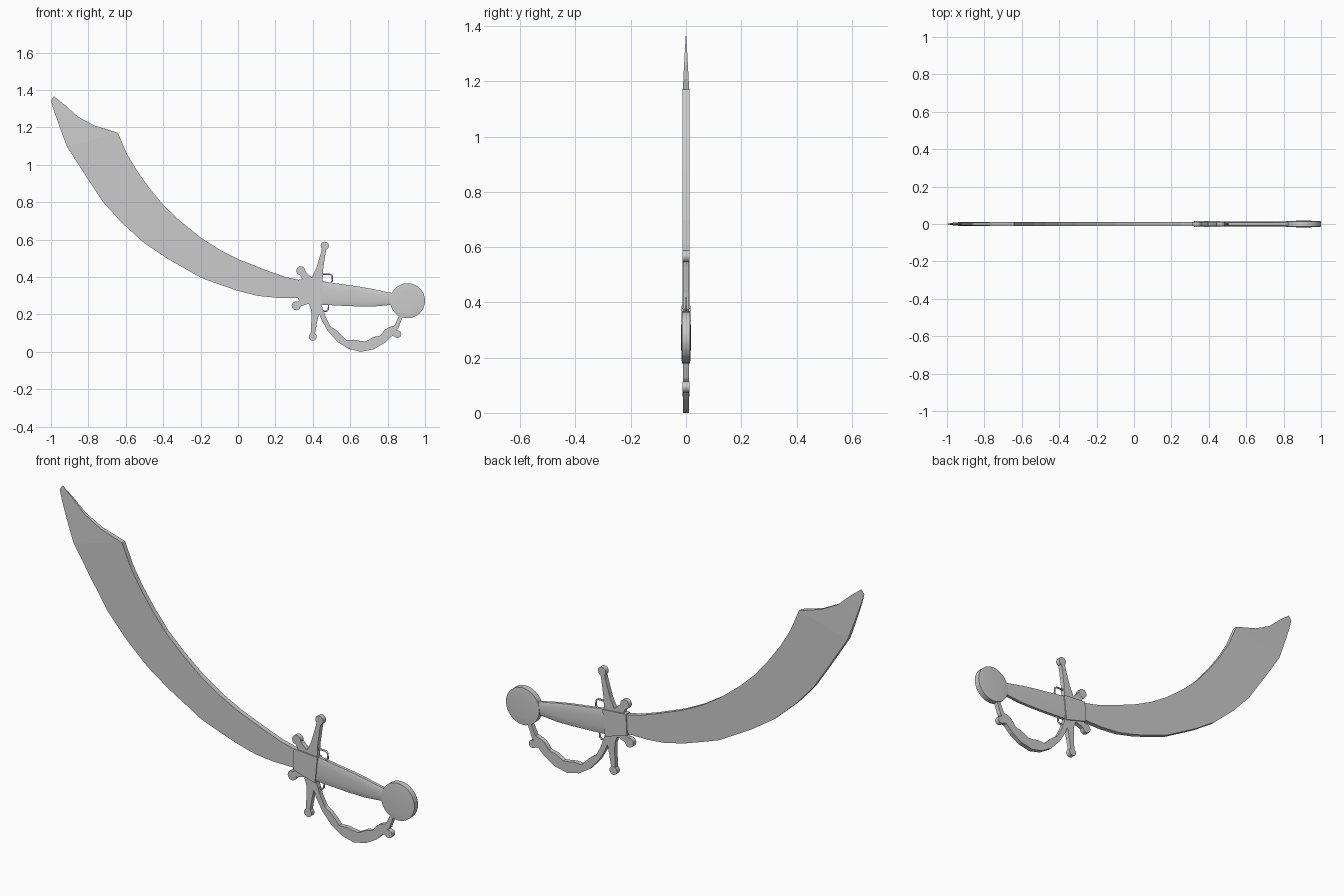
import bpy, bmesh, math
from mathutils import Vector

if "Cube" in bpy.data.objects:
    bpy.data.objects.remove(bpy.data.objects["Cube"])


def finish(name, bm, smooth=None):
    bmesh.ops.recalc_face_normals(bm, faces=bm.faces)
    me = bpy.data.meshes.new(name)
    bm.to_mesh(me)
    bm.free()
    ob = bpy.data.objects.new(name, me)
    bpy.context.collection.objects.link(ob)
    if smooth:
        bpy.ops.object.select_all(action='DESELECT')
        ob.select_set(True)
        bpy.context.view_layer.objects.active = ob
        bpy.ops.object.shade_smooth_by_angle(angle=math.radians(smooth))
    return ob


def loft(name, sections, smooth=None):
    """Skin a list of closed rings of equal length, capping both ends."""
    bm = bmesh.new()
    rings = [[bm.verts.new(p) for p in s] for s in sections]
    n = len(rings[0])
    for a, b in zip(rings, rings[1:]):
        for i in range(n):
            j = (i + 1) % n
            bm.faces.new((a[i], a[j], b[j], b[i]))
    bm.faces.new(rings[0])
    bm.faces.new(rings[-1])
    return finish(name, bm, smooth)


def slab(name, upper, lower, half):
    """Flat bar between two rails; half = thickness for each rung."""
    return loft(name, [[(u[0], -h, u[1]), (u[0], h, u[1]), (l[0], h, l[1]), (l[0], -h, l[1])]
                       for u, l, h in zip(upper, lower, half)])


def disc(name, x, z, profile, n, smooth=30):
    """Round piece facing y, from (radius, y) pairs."""
    return loft(name, [[(x + r * math.cos(2 * math.pi * i / n), y, z + r * math.sin(2 * math.pi * i / n))
                        for i in range(n)] for r, y in profile], smooth)


def arm(name, path, knob, r, h=0.0115):
    """Tapered stem of (x, z, width) ending in a round knob."""
    pts = [Vector(p[:2]) for p in path] + [Vector(knob)]
    widths = [p[2] for p in path] + [path[-1][2]]
    up, lo = [], []
    for i, (p, w) in enumerate(zip(pts, widths)):
        d = (pts[min(i + 1, len(pts) - 1)] - pts[max(i - 1, 0)]).normalized()
        side = Vector((-d.y, d.x)) * w / 2
        up.append(p + side)
        lo.append(p - side)
    slab(name + "_stem", up, lo, [h] * len(pts))
    disc(name + "_knob", *knob, [(r, -h - .0005), (r, h + .0005)], 16)


def resample(rail, k):
    out = []
    for a, b in zip(rail, rail[1:]):
        out += [Vector(a).lerp(Vector(b), i / k) for i in range(k)]
    return out + [Vector(rail[-1])]


# Blade: curved slab, thinning past the crease to the clipped point
spine = [(.345, .38), (.251, .401), (.144, .439), (.01, .492), (-.096, .545), (-.198, .61), (-.31, .70),
         (-.396, .781), (-.471, .872), (-.54, .968), (-.594, 1.059), (-.642, 1.171),
         (-.765, 1.209), (-.856, 1.257), (-.92, 1.315), (-.984, 1.366)]
edge = [(.335, .289), (.209, .289), (.107, .299), (0, .326), (-.1, .36), (-.198, .396), (-.385, .503),
        (-.503, .583), (-.626, .695), (-.722, .802), (-.807, .93), (-.914, 1.096),
        (-.94, 1.165), (-.965, 1.235), (-.985, 1.292), (-1.0, 1.342)]
slab("blade", spine, edge, [.0118] * 12 + [.0095, .007, .004, .0008])

# Guard collar: thicker block around the blade root
slab("guard_collar", [(.325, .388), (.457, .378)], [(.32, .28), (.443, .245)], [.017, .017])

# Guard arms
arm("upper_quillon", [(.414, .332, .09), (.422, .385, .062), (.436, .44, .038), (.456, .53, .024)], (.464, .567), .022)
arm("lower_quillon", [(.414, .278, .085), (.414, .22, .045), (.408, .165, .032), (.401, .105, .024)], (.40, .081), .021)
arm("upper_langet", [(.40, .345, .09), (.375, .378, .055), (.352, .412, .036)], (.336, .433), .024)
arm("lower_langet", [(.40, .30, .08), (.36, .275, .045), (.33, .258, .032)], (.311, .246), .024)

# Knuckle bow: smooth outside, scalloped inside
outer = resample([(.415, .25), (.446, .171), (.48, .112), (.533, .053), (.592, .016), (.656, 0), (.726, .014),
                  (.784, .048), (.817, .08), (.857, .125), (.885, .20)], 4)
inner = resample([(.447, .25), (.469, .187), (.496, .134), (.544, .084), (.587, .058), (.651, .05), (.71, .06),
                  (.752, .08), (.795, .112), (.836, .14), (.865, .20)], 4)
for i in range(8, 36):
    inner[i] += (inner[i] - outer[i]).normalized() * .011 * abs(math.sin((i - 8) * math.pi / 7))
slab("knuckle_bow", inner, outer, [.0115] * len(outer))
arm("bow_finial", [(.81, .105, .045), (.835, .10, .034)], (.853, .094), .02)

# Grip: gently domed section, tapering to the pommel
grip = []
for x, top, bot in [(.447, .378, .252), (.56, .361, .246), (.64, .35, .243), (.72, .336, .242),
                    (.79, .321, .248), (.84, .312, .255)]:
    c, r = (top + bot) / 2, (top - bot) / 2
    front = [(-1, .008), (-.85, .0105), (-.45, .0125), (0, .0132), (.45, .0125), (.85, .0105), (1, .008)]
    grip.append([(x, -y, c + t * r) for t, y in front] + [(x, y, c + t * r) for t, y in reversed(front)])
loft("grip", grip, 40)

# Pommel: domed disc
half = [(.002, .0178), (.03, .0176), (.055, .017), (.077, .0162), (.0935, .0145)]
disc("pommel", .9065, .273, [(r, -y) for r, y in half] + [(r, y) for r, y in reversed(half)], 32, 40)

# Small wire rings behind the guard
for name, pts in [("upper_ring", [(.44, .415), (.492, .415), (.503, .407), (.505, .38), (.495, .368), (.45, .368)]),
                  ("lower_ring", [(.43, .217), (.473, .217), (.483, .226), (.484, .25), (.476, .26), (.43, .26)])]:
    cu = bpy.data.curves.new(name, 'CURVE')
    cu.dimensions = '3D'
    cu.bevel_depth = .0045
    cu.bevel_resolution = 1
    cu.use_fill_caps = True
    sp = cu.splines.new('POLY')
    sp.points.add(len(pts) - 1)
    for q, (x, z) in zip(sp.points, pts):
        q.co = (x, 0, z, 1)
    bpy.context.collection.objects.link(bpy.data.objects.new(name, cu))
